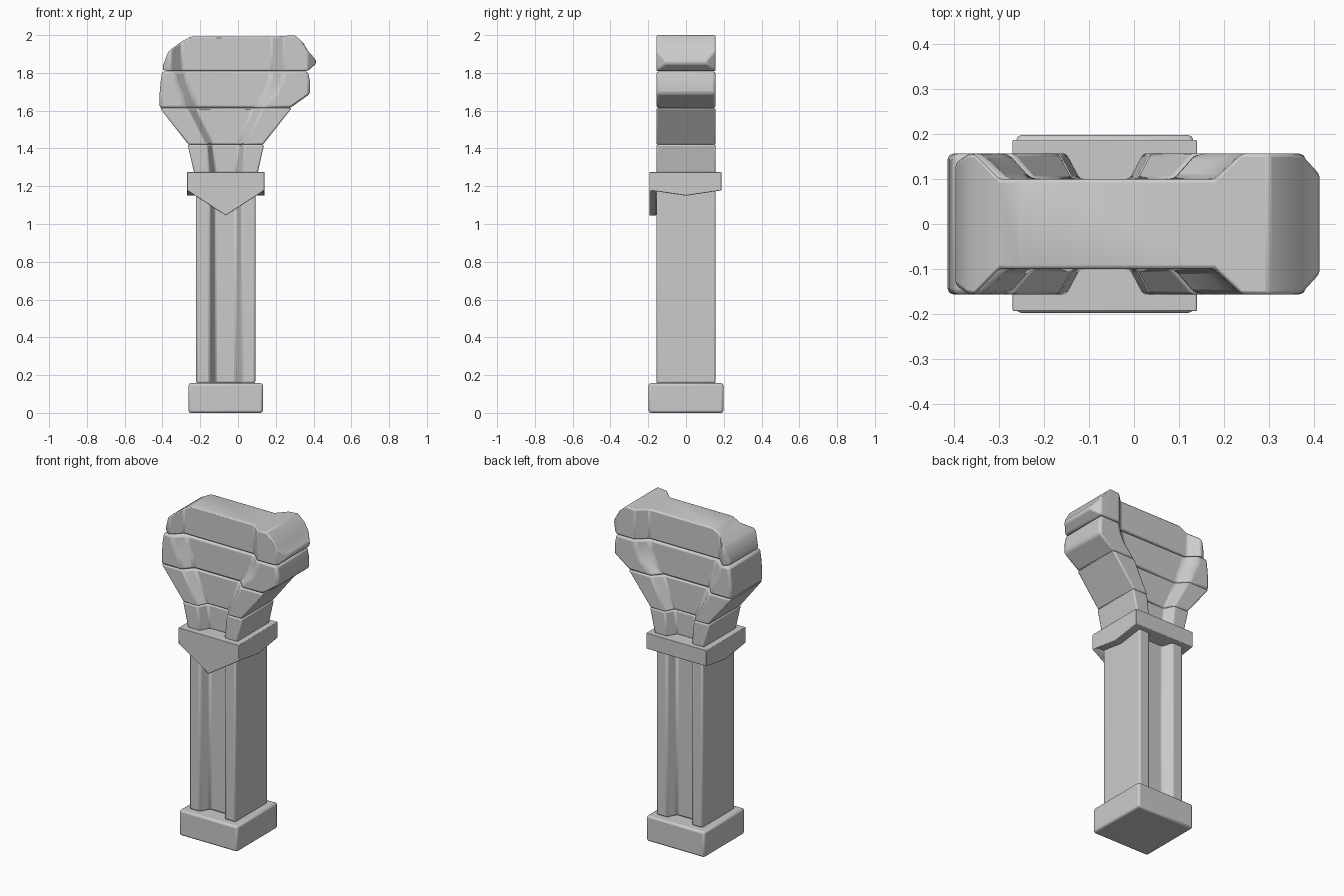
import bpy, bmesh, math

if "Cube" in bpy.data.objects:
    bpy.data.objects.remove(bpy.data.objects["Cube"])

CX = -0.065          # axis of the column
F, W = 0.157, 0.10   # half depth of flanges and of the recessed web


def loft(name, rings, bevel=0.01):
    """Bridge equal-length closed rings, cap both ends, soften the edges."""
    bm = bmesh.new()
    vs = [[bm.verts.new(p) for p in r] for r in rings]
    n = len(vs[0])
    for a, b in zip(vs, vs[1:]):
        for i in range(n):
            j = (i + 1) % n
            bm.faces.new((a[i], a[j], b[j], b[i]))
    bm.faces.new(vs[0][::-1])
    bm.faces.new(vs[-1])
    bmesh.ops.recalc_face_normals(bm, faces=bm.faces[:])
    me = bpy.data.meshes.new(name)
    bm.to_mesh(me)
    bm.free()
    ob = bpy.data.objects.new(name, me)
    bpy.context.collection.objects.link(ob)
    if bevel:
        m = ob.modifiers.new("soft_edges", 'BEVEL')
        m.width, m.segments = bevel, 2
        m.limit_method, m.angle_limit = 'ANGLE', math.radians(28)
    bpy.ops.object.select_all(action='DESELECT')
    ob.select_set(True)
    bpy.context.view_layer.objects.active = ob
    bpy.ops.object.shade_smooth_by_angle(angle=math.radians(35))
    return ob


def h_ring(z, xl, il, ir, xr, c=0.03):
    """H-shaped section: flanges at xl..il and ir..xr, web between."""
    front = [(xl, -F), (il, -F), (il + c, -W), (ir - c, -W), (ir, -F), (xr, -F)]
    back = [(x, -y) for x, y in reversed(front)]
    return [(x, y, z) for x, y in front + back]


def x_ring(x, h, z0, z1):
    return [(x, -h, z0), (x, h, z0), (x, h, z1), (x, -h, z1)]


# Base block
loft("base", [[(CX + sx * 0.197, sy * 0.198, z) for sx, sy in
               ((-1, -1), (1, -1), (1, 1), (-1, 1))] for z in (0, 0.157)], 0.012)

# Shaft with recessed front and back
loft("shaft", [h_ring(z, -0.222, -0.15, 0.02, 0.092) for z in (0.157, 1.2)])

# Collar with shallow V underside, and pointed front plate
collar = [(-0.19, 1.275), (-0.19, 1.178), (0, 1.15), (0.187, 1.178), (0.187, 1.275)]
loft("collar", [[(x, y, z) for y, z in collar] for x in (-0.27, 0.14)], 0.003)
plate = [(-0.27, 1.275), (-0.27, 1.178), (CX, 1.045), (0.14, 1.178), (0.14, 1.275)]
loft("collar_point", [[(x, y, z) for x, z in plate] for y in (-0.194, -0.157)], 0.003)

# Flaring capital stones
loft("neck_stone", [h_ring(1.27, -0.232, -0.15, 0.02, 0.104),
                    h_ring(1.42, -0.267, -0.165, 0.035, 0.138)], 0.008)
loft("flare_stone", [h_ring(1.42, -0.262, -0.165, 0.035, 0.132),
                     h_ring(1.613, -0.413, -0.27, 0.13, 0.284, 0.05)], 0.008)
loft("bracket_stone", [h_ring(1.613, -0.415, -0.275, 0.13, 0.275, 0.05),
                       h_ring(1.69, -0.415, -0.30, 0.20, 0.382, 0.055),
                       h_ring(1.75, -0.410, -0.33, 0.23, 0.382, 0.06),
                       h_ring(1.808, -0.402, -0.34, 0.24, 0.37, 0.06)], 0.014)

# Top stone, shaped along its length: x, half depth, bottom, top
top = [(-0.397, 0.135, 1.815, 1.84), (-0.37, 0.155, 1.81, 1.91),
       (-0.355, F, 1.81, 1.925), (-0.30, W, 1.81, 1.965),
       (-0.25, W, 1.81, 1.992), (0.18, W, 1.81, 1.992),
       (0.24, F, 1.81, 1.995), (0.30, F, 1.81, 2.0),
       (0.345, F, 1.81, 1.96), (0.372, 0.155, 1.812, 1.915),
       (0.413, 0.11, 1.848, 1.868)]
loft("top_stone", [x_ring(*r) for r in top], 0.014)
